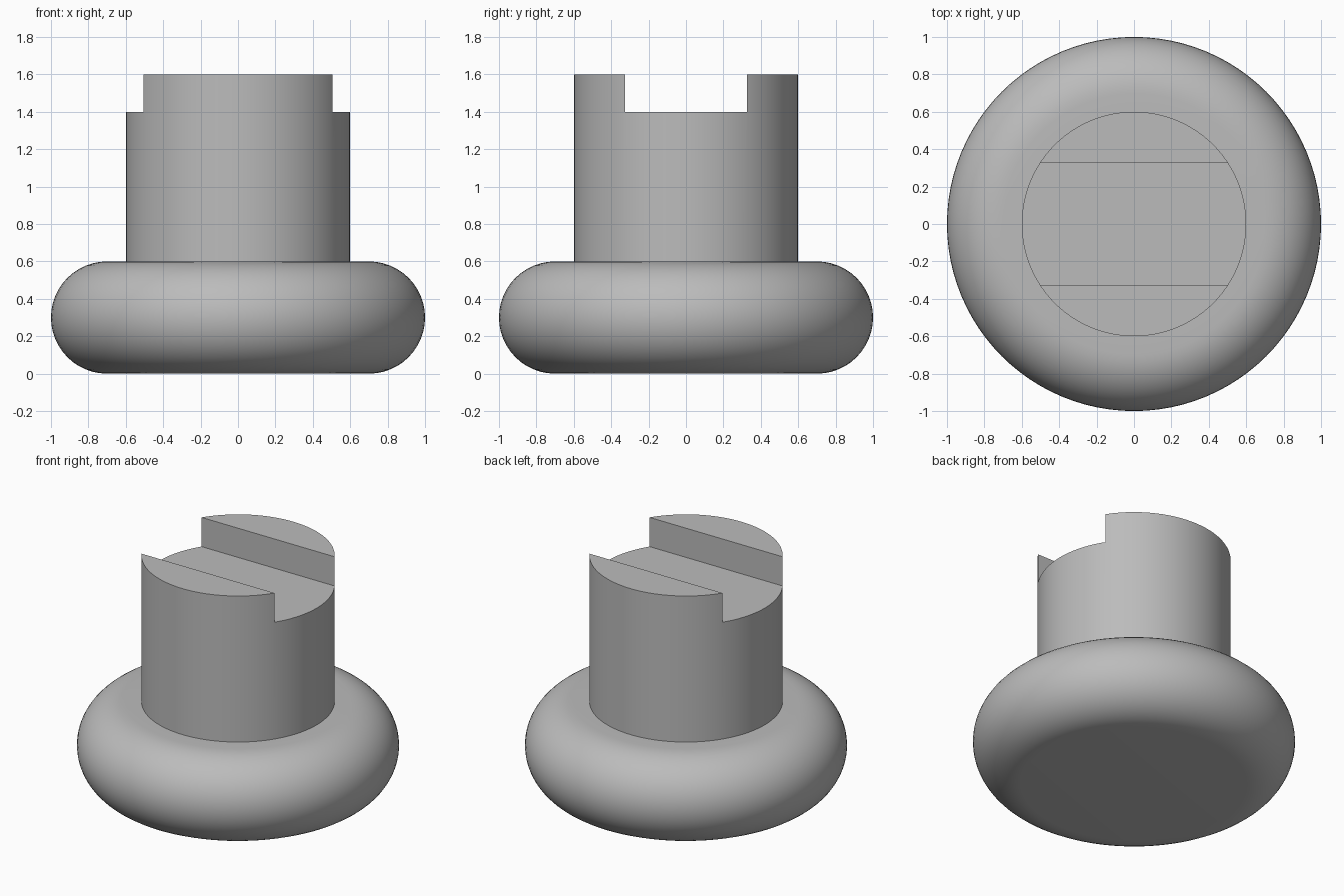
import bpy
import bmesh
from math import sin, cos, pi, radians
from mathutils import Vector

cube = bpy.data.objects.get("Cube")
if cube:
    bpy.data.objects.remove(cube, do_unlink=True)

SEGMENTS = 96
RIM_STEPS = 24
RIM = 0.3            # radius of the rounded rim
STEM = 0.6           # radius of the stem
TOP, SLOT_FLOOR, SLOT_WIDTH = 1.6, 1.4, 0.65

grey = bpy.data.materials.new("plain grey")
grey.use_nodes = True
colour = (0.5, 0.5, 0.5, 1)
grey.diffuse_color = colour
grey.node_tree.nodes["Principled BSDF"].inputs["Base Color"].default_value = colour


def make_object(name, bm):
    bmesh.ops.recalc_face_normals(bm, faces=bm.faces)
    mesh = bpy.data.meshes.new(name)
    bm.to_mesh(mesh)
    bm.free()
    mesh.materials.append(grey)
    obj = bpy.data.objects.new(name, mesh)
    bpy.context.collection.objects.link(obj)
    return obj


def lathe(name, profile):
    bm = bmesh.new()
    verts = [bm.verts.new((r, 0, z)) for r, z in profile]
    edges = [bm.edges.new(pair) for pair in zip(verts, verts[1:])]
    bmesh.ops.spin(bm, geom=verts + edges, cent=(0, 0, 0), axis=(0, 0, 1),
                   angle=2 * pi, steps=SEGMENTS, use_merge=True)
    bmesh.ops.remove_doubles(bm, verts=bm.verts, dist=0.0001)
    return make_object(name, bm)


# Round foot with a full-radius rim, and the stem rising from it
rim = []
for i in range(RIM_STEPS + 1):
    a = pi * i / RIM_STEPS - pi / 2
    rim.append((1 - RIM + RIM * cos(a), RIM + RIM * sin(a)))
body = lathe("foot_and_stem",
             [(0, 0)] + rim + [(STEM, 2 * RIM), (STEM, TOP), (0, TOP)])

# Straight slot across the top of the stem
bm = bmesh.new()
bmesh.ops.create_cube(bm, size=1)
bmesh.ops.scale(bm, vec=Vector((2, SLOT_WIDTH, 1)), verts=bm.verts)
bmesh.ops.translate(bm, vec=Vector((0, 0, SLOT_FLOOR + 0.5)), verts=bm.verts)
cutter = make_object("slot_cutter", bm)
cutter.hide_render = True

cut = body.modifiers.new("slot", 'BOOLEAN')
cut.operation = 'DIFFERENCE'
cut.solver = 'EXACT'
cut.object = cutter

bpy.ops.object.select_all(action='DESELECT')
body.select_set(True)
bpy.context.view_layer.objects.active = body
bpy.ops.object.modifier_apply(modifier=cut.name)
bpy.data.objects.remove(cutter, do_unlink=True)
bpy.ops.object.shade_smooth_by_angle(angle=radians(30))
